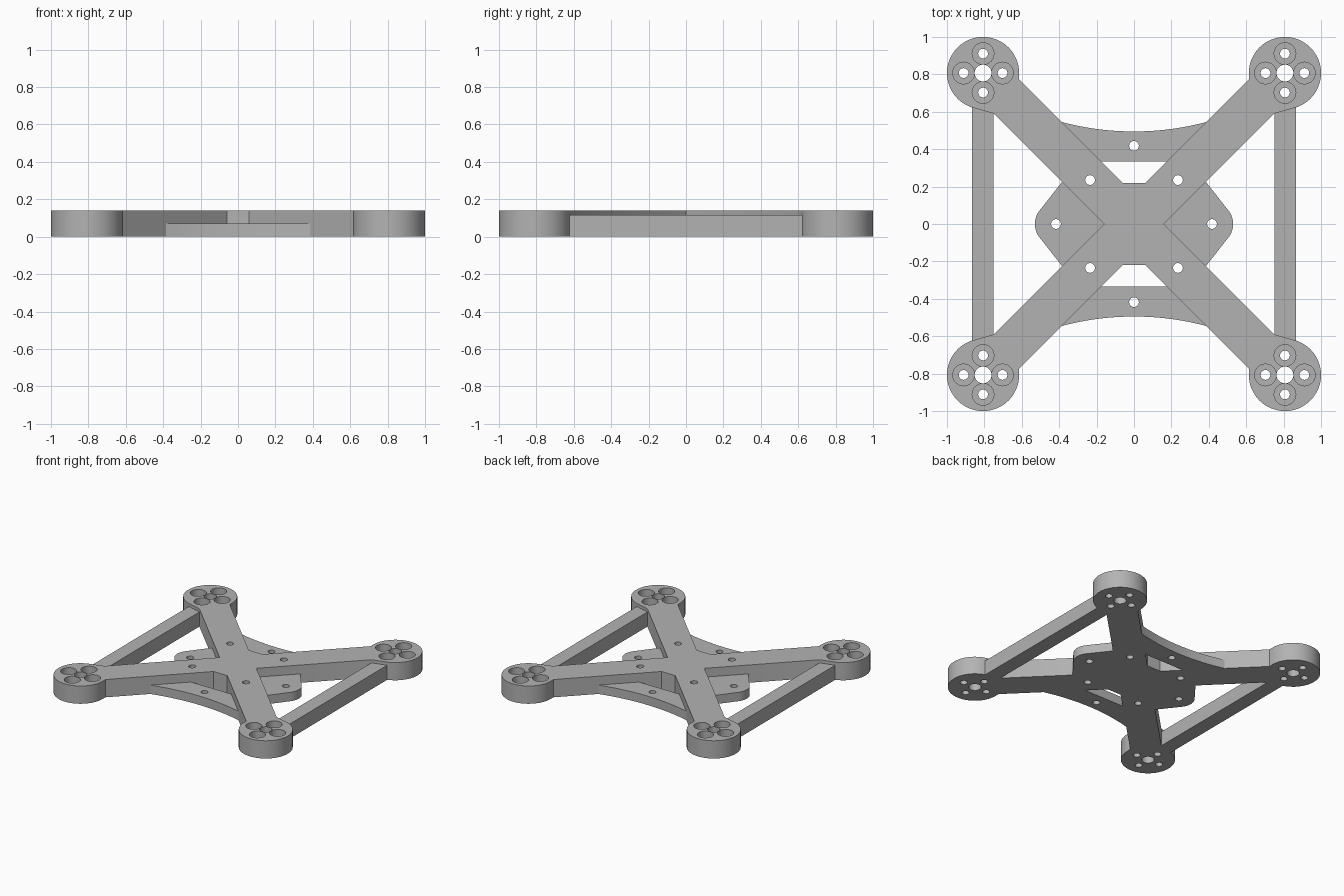
import bpy, bmesh
from math import sin, cos, radians, sqrt, asin

cube = bpy.data.objects.get("Cube")
if cube:
    bpy.data.objects.remove(cube)

GREY = (0.45, 0.45, 0.45, 1)
grey = bpy.data.materials.new("light grey")
grey.diffuse_color = GREY
grey.use_nodes = True
grey.node_tree.nodes["Principled BSDF"].inputs["Base Color"].default_value = GREY

HEIGHT, PLATE, BAR = 0.14, 0.07, 0.115    # frame, low plates, side bars
POD, POD_R = 0.807, 0.193                 # pod centre and radius
ARM = 0.16                                # arm edge offset from the diagonal


def arc(cx, cy, r, start, end, steps):
    angles = [radians(start + (end - start) * i / steps) for i in range(steps + 1)]
    return [(cx + r * cos(a), cy + r * sin(a)) for a in angles]


def flip(points, sx, sy):
    """Mirror an outline, keeping it anticlockwise."""
    out = [(x * sx, y * sy) for x, y in points]
    return out[::-1] if sx * sy < 0 else out


def add_prism(bm, outline, bottom, top):
    low = [bm.verts.new((x, y, bottom)) for x, y in outline]
    high = [bm.verts.new((x, y, top)) for x, y in outline]
    bm.faces.new(low[::-1])
    bm.faces.new(high)
    for i in range(len(low)):
        j = (i + 1) % len(low)
        bm.faces.new((low[i], low[j], high[j], high[i]))


def make(name, prisms):
    bm = bmesh.new()
    for prism in prisms:
        add_prism(bm, *prism)
    mesh = bpy.data.meshes.new(name)
    bm.to_mesh(mesh)
    bm.free()
    mesh.materials.append(grey)
    obj = bpy.data.objects.new(name, mesh)
    bpy.context.collection.objects.link(obj)
    return obj


def holes(name, spots, r, bottom, steps=32):
    """Cutter made of upright cylinders."""
    cutter = make(name, [(arc(x, y, r, 0, 360, steps)[:-1], bottom, 0.3) for x, y in spots])
    cutter.hide_render = True
    return cutter


def drill(obj, cutters):
    for cutter in cutters:
        mod = obj.modifiers.new("drill", "BOOLEAN")
        mod.operation = "DIFFERENCE"
        mod.solver = "EXACT"
        mod.object = cutter
    bpy.context.view_layer.update()
    graph = bpy.context.evaluated_depsgraph_get()
    mesh = bpy.data.meshes.new_from_object(obj.evaluated_get(graph))
    obj.modifiers.clear()
    obj.data = mesh


corners = [(1, 1), (-1, 1), (-1, -1), (1, -1)]

# X-shaped frame with a round pod at the end of each arm
quarter = [(ARM, 0), (0.75, 0.75 - ARM)]
quarter += arc(POD, POD, POD_R, -75, 180, 52)
quarter += [(POD - POD_R, POD - POD_R + ARM), (0.06, 0.06 + ARM)]
outline = []
for sx, sy in corners:
    for p in flip(quarter, sx, sy):
        if not outline or (p[0] - outline[-1][0]) ** 2 + (p[1] - outline[-1][1]) ** 2 > 1e-8:
            outline.append(p)
frame = make("cross_frame", [(outline, 0, HEIGHT)])

# Round ears on the left and right of the centre
ear = [(ARM, 0), (0.385, -0.225)] + arc(0.415, 0, 0.115, -40, 40, 16) + [(0.385, 0.225)]
left_ear = make("left_ear", [(ear, 0, PLATE)])
right_ear = make("right_ear", [(flip(ear, -1, 1), 0, PLATE)])

# Webs with a curved outer edge between the arms
radius = 1.5
half = asin(0.385 / radius) * 180 / 3.14159265
web = [(0.175, 0.335)]
web += arc(0, 0.545 + sqrt(radius ** 2 - 0.385 ** 2), radius, -90 + half, -90 - half, 24)
web += [(-0.175, 0.335)]
back_web = make("back_web", [(web, 0, PLATE)])
front_web = make("front_web", [(flip(web, 1, -1), 0, PLATE)])

# Straight bars joining the pods on each side
end = [(0.865, 0.623), (0.857, 0.621), (0.75, 0.59)]
bar = end + flip(end, 1, -1)
left_bar = make("left_side_bar", [(bar, 0, BAR)])
right_bar = make("right_side_bar", [(flip(bar, -1, 1), 0, BAR)])

# Hole positions
pods = [(sx * POD, sy * POD) for sx, sy in corners]
offsets = [(0.104, 0), (0, 0.104), (-0.104, 0), (0, -0.104)]
screws = [(x + dx, y + dy) for x, y in pods for dx, dy in offsets]
mounts = [(sx * 0.235, sy * 0.235) for sx, sy in corners]
edges = [(0.417, 0), (-0.417, 0), (0, 0.418), (0, -0.418)]

shaft = holes("shaft_cutter", pods, 0.045, -0.1)
screw = holes("screw_cutter", screws + mounts + edges, 0.026, -0.1, 24)
recess = holes("recess_cutter", screws, 0.058, 0.05)

drill(frame, [shaft, screw, recess])
plates = [left_ear, right_ear, back_web, front_web]
for plate in plates:
    drill(plate, [screw])
for cutter in (shaft, screw, recess):
    bpy.data.objects.remove(cutter)

# Smooth the round walls, keep the edges sharp
bpy.ops.object.select_all(action="DESELECT")
for obj in [frame, left_bar, right_bar] + plates:
    obj.select_set(True)
bpy.context.view_layer.objects.active = frame
bpy.ops.object.shade_smooth_by_angle(angle=radians(30))
